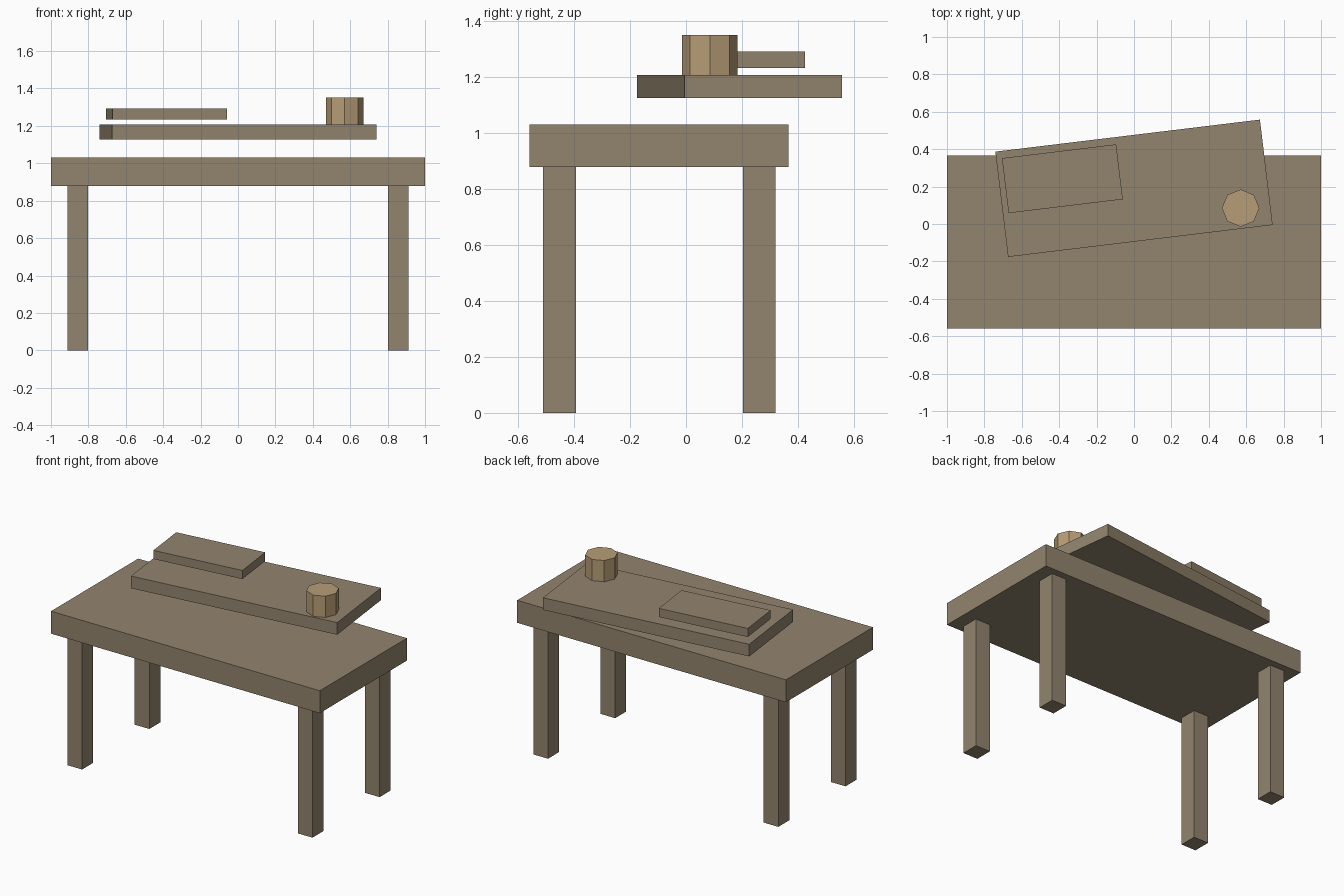
import bpy
import math

if "Cube" in bpy.data.objects:
    bpy.data.objects.remove(bpy.data.objects["Cube"])


def material(name, rgb):
    mat = bpy.data.materials.new(name)
    mat.diffuse_color = (*rgb, 1.0)
    mat.use_nodes = True
    mat.node_tree.nodes["Principled BSDF"].inputs["Base Color"].default_value = mat.diffuse_color
    return mat


WOOD = material("brown wood", (0.29, 0.232, 0.156))
TAN = material("tan cup", (0.47, 0.335, 0.18))


def box(name, center, size, turn=0.0):
    """Box centred at center, turned about z by the given degrees."""
    bpy.ops.mesh.primitive_cube_add(size=1, location=center)
    ob = bpy.context.object
    ob.name = name
    ob.scale = size
    ob.rotation_euler.z = math.radians(turn)
    ob.data.materials.append(WOOD)
    return ob


# Table top
box("table_top", (0, -0.096, 0.955), (2.0, 0.926, 0.151))

# Four legs
for side, x in (("left", -0.857), ("right", 0.857)):
    for end, y in (("front", -0.452), ("back", 0.262)):
        box(f"{end}_{side}_leg", (x, y, 0.44), (0.109, 0.117, 0.88))

# Turned board and small slab hovering above the table
box("board", (0, 0.191, 1.167), (1.425, 0.567, 0.082), 6.9)
box("slab", (-0.383, 0.242, 1.263), (0.615, 0.296, 0.058), 6.9)

# Eight-sided cup, corners on the x and y axes
bpy.ops.mesh.primitive_cylinder_add(vertices=8, radius=0.1, depth=0.144,
                                    location=(0.57, 0.085, 1.279))
cup = bpy.context.object
cup.name = "cup"
cup.data.materials.append(TAN)
